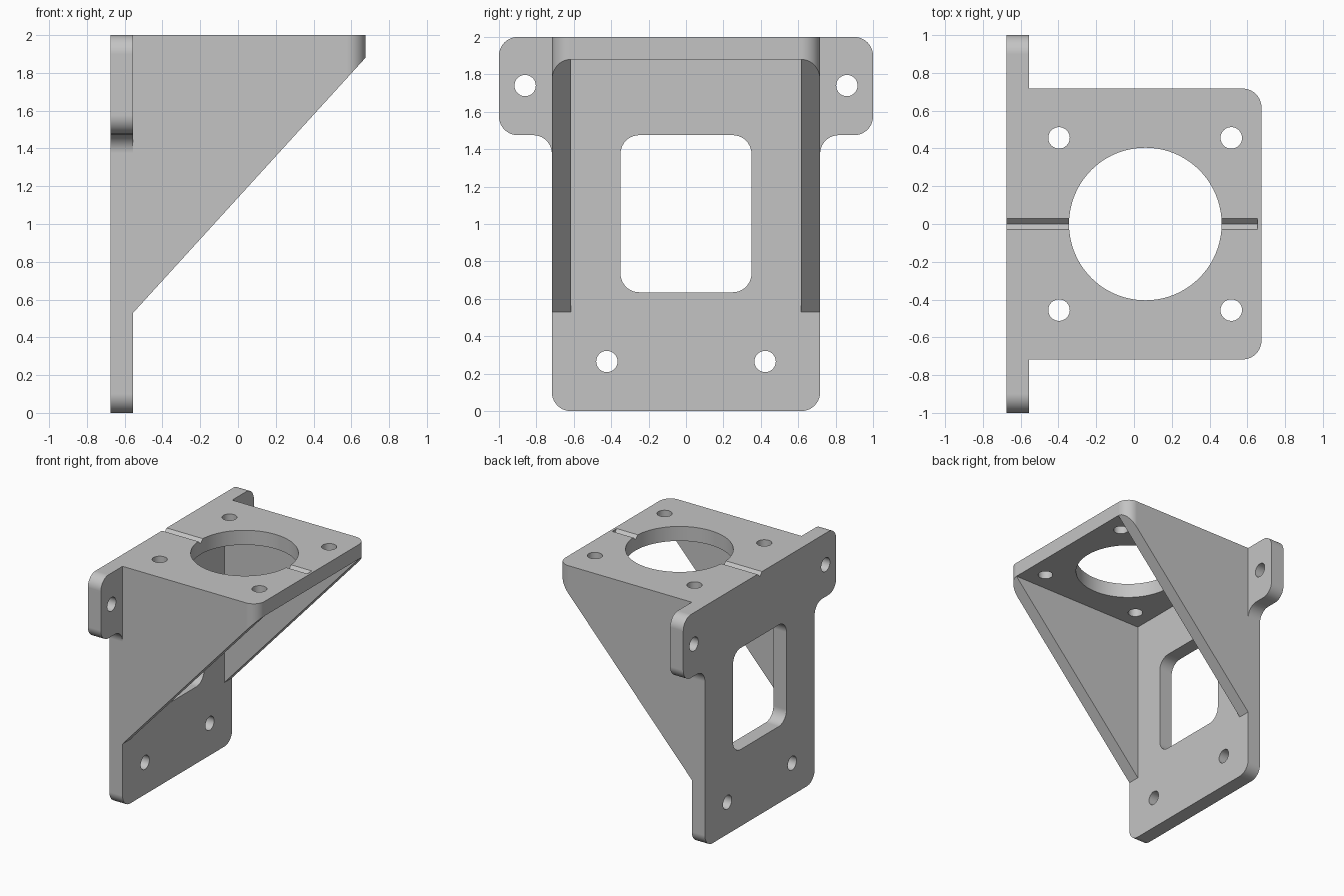
import bpy, bmesh, math
from mathutils import Vector, Matrix

if "Cube" in bpy.data.objects:
    bpy.data.objects.remove(bpy.data.objects["Cube"])

grey = bpy.data.materials.new("plain grey")
grey.use_nodes = True
grey.diffuse_color = (0.55, 0.55, 0.55, 1)
grey.node_tree.nodes["Principled BSDF"].inputs["Base Color"].default_value = grey.diffuse_color

# Main sizes
BACK, FACE, FRONT = -0.675, -0.555, 0.675   # plate back, plate face, shelf front
HALF, INNER, TAB = 0.717, 0.615, 1.0        # half widths in y
SHELF, TOP, TAB_Z, FOOT = 1.88, 2.0, 1.475, 0.53
R, BOLT = 0.1, 0.057

# Axis maps: a 2D point plus a depth becomes a 3D point
AXES = {"x": lambda u, v, d: (d, u, v),
        "y": lambda u, v, d: (u, d, v),
        "z": lambda u, v, d: (u, v, d)}


def rounded(corners, segments=10):
    """Replace each (u, v, radius) right-angled corner by a tangent arc."""
    points = []
    for i, (u, v, r) in enumerate(corners):
        p = Vector((u, v))
        if not r:
            points.append(p)
            continue
        a = (Vector(corners[i - 1][:2]) - p).normalized() * r
        b = (Vector(corners[(i + 1) % len(corners)][:2]) - p).normalized() * r
        for k in range(segments + 1):
            t = k / segments * math.pi / 2
            points.append(p + a * (1 - math.sin(t)) + b * (1 - math.cos(t)))
    return points


def circle(u, v, r, n):
    return [(u + r * math.cos(math.tau * k / n), v + r * math.sin(math.tau * k / n))
            for k in range(n)]


def prism(name, outline, axis, start, end):
    bm = bmesh.new()
    place = AXES[axis]
    face = bm.faces.new([bm.verts.new(place(u, v, start)) for u, v in outline])
    out = bmesh.ops.extrude_face_region(bm, geom=[face])
    shift = Vector(place(0, 0, end - start))
    bmesh.ops.translate(bm, verts=[g for g in out["geom"] if isinstance(g, bmesh.types.BMVert)],
                        vec=shift)
    bmesh.ops.recalc_face_normals(bm, faces=bm.faces)
    mesh = bpy.data.meshes.new(name)
    bm.to_mesh(mesh)
    bm.free()
    mesh.materials.append(grey)
    ob = bpy.data.objects.new(name, mesh)
    bpy.context.collection.objects.link(ob)
    return ob


def combine(target, tool, operation="DIFFERENCE"):
    tool.hide_render = True
    mod = target.modifiers.new("combine", "BOOLEAN")
    mod.operation, mod.solver, mod.object = operation, "EXACT", tool
    bpy.context.view_layer.objects.active = target
    bpy.ops.object.modifier_apply(modifier=mod.name)
    bpy.data.objects.remove(tool)


# Shelf with gussets: rounded block, hollowed and cut along the slope
bracket = prism("motor_mount_bracket", rounded([
    (BACK, -HALF, 0), (FRONT, -HALF, R), (FRONT, HALF, R), (BACK, HALF, 0)]), "z", FOOT - 0.1, TOP)
combine(bracket, prism("hollow_cutter", [
    (FACE, 0), (1, 0), (1, SHELF), (FACE, SHELF)], "y", -INNER, INNER))
slope = (SHELF - FOOT) / (FRONT - FACE)
combine(bracket, prism("slope_cutter", [
    (FACE, 0), (1, 0), (1, SHELF + slope * (1 - FRONT)), (FACE, FOOT)], "y", -1, 1))

# Back plate with ears, outline mirrored about the middle
side = [(HALF, 0, R), (HALF, TAB_Z, R), (TAB, TAB_Z, R), (TAB, TOP, R)]
outline = side + [(-u, v, r) for u, v, r in reversed(side)]
combine(bracket, prism("back_plate", rounded(outline), "x", BACK, FACE), "UNION")

# Window and bolt holes through the plate
combine(bracket, prism("window_cutter", rounded([
    (-0.35, 0.635, R), (0.35, 0.635, R), (0.35, TAB_Z, R), (-0.35, TAB_Z, R)]),
    "x", BACK - 0.1, FACE + 0.1))
for s in (-1, 1):
    for y, z in ((0.423, 0.265), (0.86, 1.74)):
        combine(bracket, prism("bolt_cutter", circle(s * y, z, BOLT, 32),
                               "x", BACK - 0.1, FACE + 0.1))

# Large bore and bolt holes through the shelf
combine(bracket, prism("bore_cutter", circle(0.06, 0, 0.404, 80), "z", SHELF - 0.1, TOP + 0.1))
for x in (-0.397, 0.515):
    for y in (-0.456, 0.456):
        combine(bracket, prism("bolt_cutter", circle(x, y, BOLT, 32),
                               "z", SHELF - 0.1, TOP + 0.1))

# V groove along the top, stopping just short of the front edge
combine(bracket, prism("groove_cutter", [
    (0, TOP - 0.03), (0.04, TOP + 0.01), (-0.04, TOP + 0.01)], "x", BACK - 0.1, 0.655))

# Smooth arcs, crisp edges
bpy.ops.object.select_all(action="DESELECT")
bracket.select_set(True)
bpy.context.view_layer.objects.active = bracket
bpy.ops.object.shade_smooth_by_angle(angle=math.radians(30))
weighted = bracket.modifiers.new("flat_face_normals", "WEIGHTED_NORMAL")
weighted.keep_sharp = True
